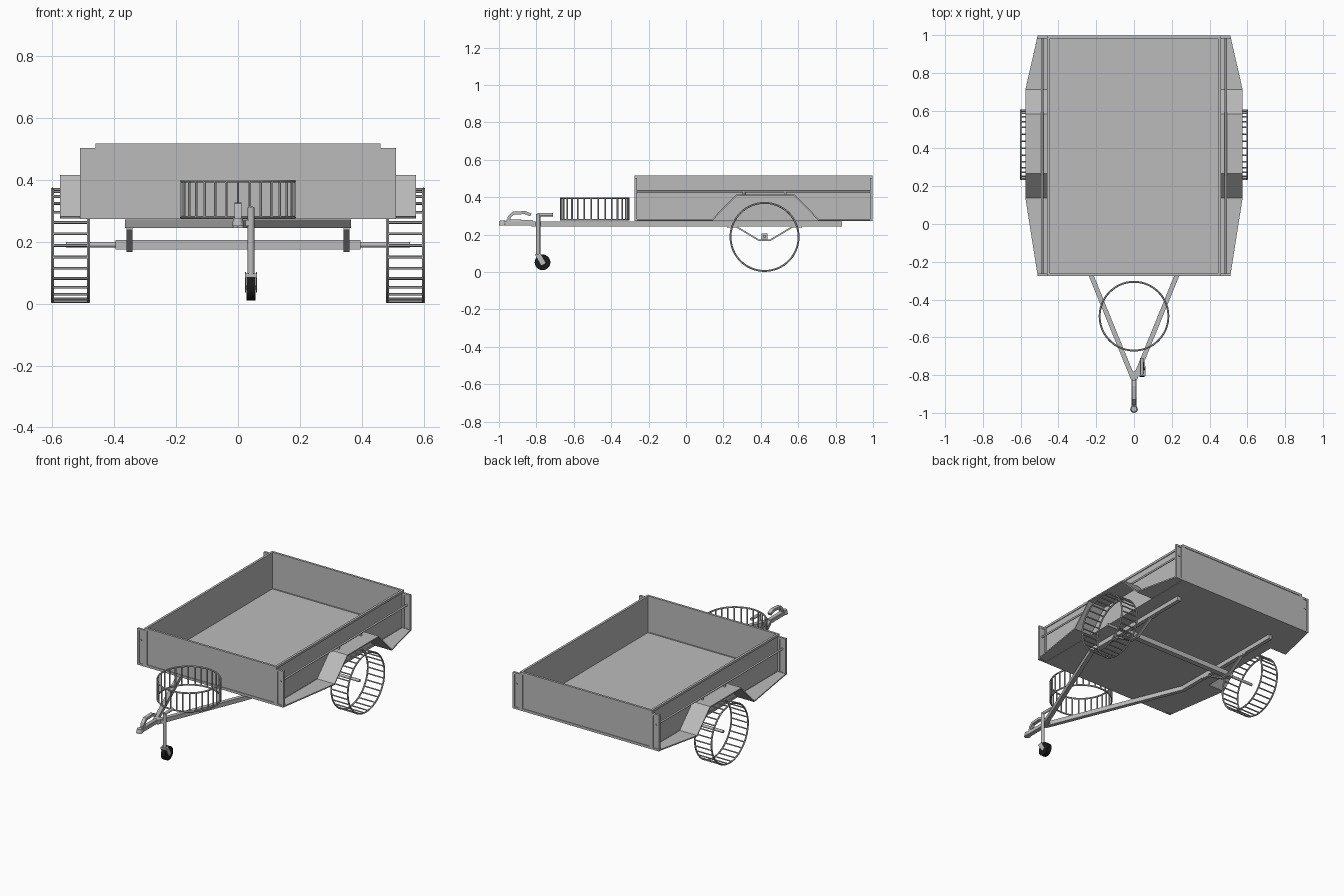
import bpy, bmesh, math
from mathutils import Vector, Matrix

cube = bpy.data.objects.get("Cube")
if cube:
    bpy.data.objects.remove(cube, do_unlink=True)


def make_material(name, value):
    material = bpy.data.materials.new(name)
    material.use_nodes = True
    colour = (value, value, value, 1)
    material.diffuse_color = colour
    material.node_tree.nodes["Principled BSDF"].inputs["Base Color"].default_value = colour
    return material


STEEL = make_material("galvanised grey", 0.5)
RUBBER = make_material("black rubber", 0.01)


def finish(name, bm, material=STEEL, mirror=False, smooth=False):
    """Turn a bmesh into a named object, optionally mirrored across x."""
    bmesh.ops.recalc_face_normals(bm, faces=bm.faces)
    mesh = bpy.data.meshes.new(name)
    bm.to_mesh(mesh)
    bm.free()
    mesh.materials.append(material)
    obj = bpy.data.objects.new(name, mesh)
    bpy.context.collection.objects.link(obj)
    if mirror:
        obj.modifiers.new("Mirror", "MIRROR").use_axis[0] = True
    if smooth:
        bpy.ops.object.select_all(action="DESELECT")
        obj.select_set(True)
        bpy.context.view_layer.objects.active = obj
        bpy.ops.object.shade_smooth_by_angle(angle=math.radians(40))
    return obj


def add_box(bm, low, high):
    low, high = Vector(low), Vector(high)
    matrix = Matrix.Translation((low + high) / 2) @ Matrix.Diagonal((*(high - low), 1))
    bmesh.ops.create_cube(bm, size=1, matrix=matrix)


def add_rod(bm, start, end, radius, sides=12, tip=None):
    start, end = Vector(start), Vector(end)
    turn = (end - start).to_track_quat("Z", "Y").to_matrix().to_4x4()
    bmesh.ops.create_cone(bm, cap_ends=True, segments=sides, radius1=radius,
                          radius2=radius if tip is None else tip,
                          depth=(end - start).length,
                          matrix=Matrix.Translation((start + end) / 2) @ turn)


def sweep(bm, path, half_width, half_height):
    """Sweep a rectangle along a path of points, mitred at the bends."""
    path = [Vector(p) for p in path]
    rings = []
    for i, point in enumerate(path):
        before = (point - path[i - 1]).normalized() if i else None
        after = (path[i + 1] - point).normalized() if i < len(path) - 1 else None
        way = ((before or after) + (after or before)).normalized()
        stretch = 1 / way.dot(after or before)
        flat = abs(way.z) < 1e-6
        side = Vector((way.y, -way.x, 0)).normalized() if flat else Vector((1, 0, 0))
        up = way.cross(side)
        wide, high = (stretch, 1) if flat else (1, stretch)
        rings.append([bm.verts.new(point + side * a * half_width * wide + up * b * half_height * high)
                      for a, b in ((-1, -1), (1, -1), (1, 1), (-1, 1))])
    for first, second in zip(rings, rings[1:]):
        for k in range(4):
            n = (k + 1) % 4
            bm.faces.new((first[k], first[n], second[n], second[k]))
    bm.faces.new(rings[0])
    bm.faces.new(rings[-1])


def frame(bm, x0, x1, z0, z1, y0, y1, w):
    """Rectangular rim facing along y."""
    add_box(bm, (x0, y0, z0), (x0 + w, y1, z1))
    add_box(bm, (x1 - w, y0, z0), (x1, y1, z1))
    add_box(bm, (x0 + w, y0, z0), (x1 - w, y1, z0 + w))
    add_box(bm, (x0 + w, y0, z1 - w), (x1 - w, y1, z1))


FRONT, BACK, HALF = -0.275, 0.997, 0.457
FLOOR, TOP = 0.273, 0.517

# Tray floor and side walls
bm = bmesh.new()
add_box(bm, (-HALF, FRONT, FLOOR), (HALF, BACK, FLOOR + 0.012))
finish("tray_floor", bm)
bm = bmesh.new()
add_box(bm, (HALF - 0.008, FRONT, FLOOR), (HALF - 0.002, BACK, TOP))
add_box(bm, (HALF - 0.011, FRONT, TOP - 0.014), (HALF + 0.003, BACK, TOP))
finish("side_wall", bm, mirror=True)

# End walls with a rim, and corner panels beside them
for label, edge, inward in (("front", FRONT, 1), ("rear", BACK, -1)):
    outer, inner = edge, edge + inward * 0.014
    y0, y1 = min(outer, inner), max(outer, inner)
    middle = (y0 + y1) / 2
    bm = bmesh.new()
    add_box(bm, (-HALF, middle - 0.003, FLOOR), (HALF, middle + 0.003, TOP))
    frame(bm, -HALF, HALF, FLOOR, TOP, y0, y1, 0.015)
    finish(label + "_wall", bm)
    bm = bmesh.new()
    add_box(bm, (HALF, middle - 0.003, FLOOR), (0.507, middle + 0.003, 0.5))
    frame(bm, HALF, 0.51, FLOOR, 0.502, y0, y1, 0.012)
    finish(label + "_corner_panel", bm, mirror=True)

# Rope rails along the sides with two feet each
bm = bmesh.new()
add_rod(bm, (0.486, FRONT, 0.432), (0.486, BACK, 0.432), 0.006)
for y in (0.31, 0.53):
    add_rod(bm, (0.486, y, 0.41), (0.486, y, 0.432), 0.007)
finish("rope_rail", bm, mirror=True, smooth=True)

# Mudguards: folded sheet, tapered towards both ends
OUT = 0.575
profile = [(FRONT, 0.279, 0.51), (0.14, 0.279, OUT), (0.27, 0.411, OUT),
           (0.58, 0.411, OUT), (0.71, 0.279, OUT), (BACK, 0.279, 0.51)]
bm = bmesh.new()
rows = [[bm.verts.new((x, y, z)) for x in (HALF - 0.003, out)] for y, z, out in profile]
for a, b in zip(rows, rows[1:]):
    bm.faces.new((a[0], a[1], b[1], b[0]))
guard = finish("mudguard", bm)
solid = guard.modifiers.new("Sheet", "SOLIDIFY")
solid.thickness, solid.offset = 0.008, 0
guard.modifiers.new("Mirror", "MIRROR").use_axis[0] = True

# Drawbar arms that continue as chassis rails
bm = bmesh.new()
sweep(bm, [(0.004, -0.82, 0.258), (0.352, 0.035, 0.258), (0.352, 0.835, 0.258)], 0.0125, 0.0135)
finish("chassis_rail", bm, mirror=True)

# Springs under the rails
bm = bmesh.new()
sweep(bm, [(0.35, y, z) for y, z in ((0.22, 0.242), (0.27, 0.242), (0.39, 0.17),
                                     (0.45, 0.17), (0.57, 0.242), (0.62, 0.242))], 0.01, 0.004)
finish("spring", bm, mirror=True)

# Axle beam and stub axles
AXLE_Y, AXLE_Z = 0.42, 0.19
bm = bmesh.new()
add_box(bm, (-0.395, AXLE_Y - 0.017, AXLE_Z - 0.016), (0.395, AXLE_Y + 0.017, AXLE_Z + 0.016))
finish("axle_beam", bm)
bm = bmesh.new()
add_rod(bm, (-0.556, AXLE_Y, AXLE_Z), (0.556, AXLE_Y, AXLE_Z), 0.009)
finish("stub_axle", bm, smooth=True)


def add_hoop(bm, radius, thick, height, matrix, sides=64):
    """Ring of round section about the local z axis."""
    loops = []
    for i in range(sides):
        a = math.tau * i / sides
        loop = []
        for k in range(6):
            b = math.tau * k / 6
            r = radius + thick * math.cos(b)
            p = Vector((r * math.cos(a), r * math.sin(a), height + thick * math.sin(b)))
            loop.append(bm.verts.new(matrix @ p))
        loops.append(loop)
    for i in range(sides):
        a, b = loops[i - 1], loops[i]
        for k in range(6):
            bm.faces.new((a[k - 1], b[k - 1], b[k], a[k]))


def cage_wheel(name, matrix, mirror=False):
    """Open wheel: two hoops joined by rungs."""
    bm = bmesh.new()
    radius, half, rungs = 0.182, 0.058, 30
    for h in (-half, half):
        add_hoop(bm, radius, 0.005, h, matrix)
    for i in range(rungs):
        a = math.tau * (i + 0.5) / rungs
        x, y = radius * math.cos(a), radius * math.sin(a)
        add_rod(bm, matrix @ Vector((x, y, -half)), matrix @ Vector((x, y, half)), 0.0045, 6)
    finish(name, bm, mirror=mirror, smooth=True)


cage_wheel("road_wheel", Matrix.Translation((0.541, AXLE_Y, 0.188)) @ Matrix.Rotation(math.pi / 2, 4, "Y"), True)
cage_wheel("spare_wheel", Matrix.Translation((0, -0.488, 0.337)))

# Coupling: tongue, socket and lever
bm = bmesh.new()
add_box(bm, (-0.014, -0.97, 0.25), (0.014, -0.78, 0.271))
add_rod(bm, (0, -0.98, 0.25), (0, -0.98, 0.276), 0.02, 16, 0.015)
add_rod(bm, (0, -0.96, 0.268), (0, -0.82, 0.268), 0.014, 12, 0.01)
finish("coupling", bm, smooth=True)
bm = bmesh.new()
sweep(bm, [(0, y, z) for y, z in ((-0.95, 0.27), (-0.945, 0.295), (-0.925, 0.315),
                                 (-0.86, 0.318), (-0.83, 0.305))], 0.011, 0.008)
finish("coupling_lever", bm)

# Jockey stand: post, crank, clamp and fork
JX, JY = 0.042, -0.79
bm = bmesh.new()
add_rod(bm, (JX, JY, 0.085), (JX, JY, 0.31), 0.011)
add_rod(bm, (JX, JY - 0.005, 0.307), (JX, -0.71, 0.307), 0.009)
add_box(bm, (0.005, JY - 0.014, 0.25), (JX, JY + 0.014, 0.27))
finish("jockey_post", bm, smooth=True)
bm = bmesh.new()
add_box(bm, (JX - 0.019, JY - 0.014, 0.085), (JX + 0.019, JY + 0.014, 0.097))
for x in (JX - 0.018, JX + 0.018):
    sweep(bm, [(x, JY - 0.002, 0.095), (x, -0.762, 0.042)], 0.002, 0.013)
add_rod(bm, (JX - 0.02, -0.767, 0.052), (JX + 0.02, -0.767, 0.052), 0.007)
finish("jockey_fork", bm)
bm = bmesh.new()
add_rod(bm, (JX - 0.014, -0.767, 0.052), (JX + 0.014, -0.767, 0.052), 0.042, 24)
finish("jockey_wheel", bm, RUBBER, smooth=True)
